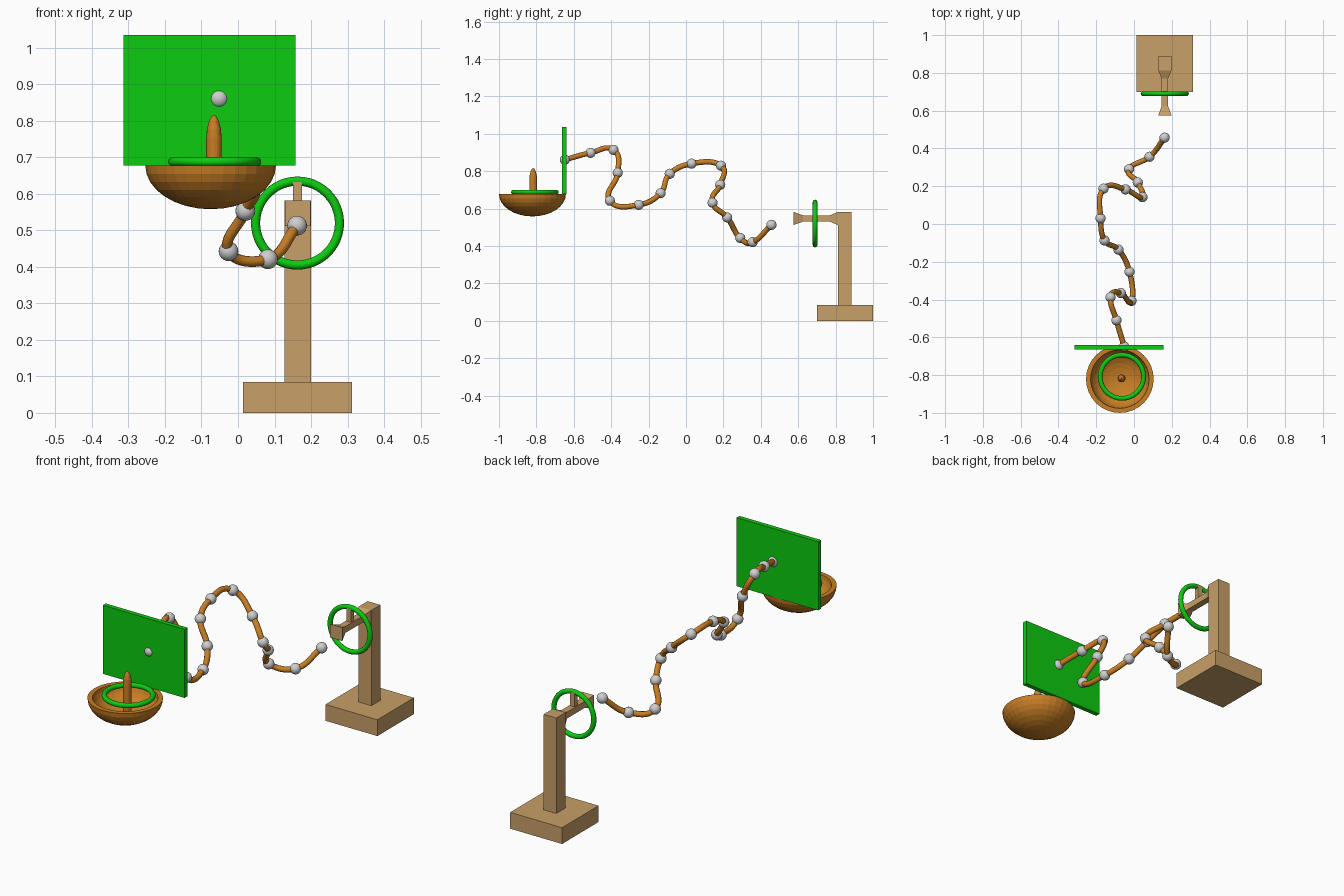
import bpy, bmesh
from math import cos, sin, pi
from mathutils import Matrix, Vector

cube = bpy.data.objects.get("Cube")
if cube:
    bpy.data.objects.remove(cube, do_unlink=True)


def material(name, rgb):
    m = bpy.data.materials.new(name)
    m.use_nodes = True
    m.diffuse_color = (*rgb, 1)
    m.node_tree.nodes["Principled BSDF"].inputs["Base Color"].default_value = (*rgb, 1)
    return m


WOOD = material("pale wood", (0.58, 0.35, 0.14))
GREEN = material("bright green", (0.004, 0.6, 0.005))
ORANGE = material("orange brown", (0.58, 0.21, 0.018))
GREY = material("light grey", (0.62, 0.62, 0.62))


def finish(bm, name, mat, smooth=False):
    bmesh.ops.recalc_face_normals(bm, faces=bm.faces[:])
    for f in bm.faces:
        f.smooth = smooth
    me = bpy.data.meshes.new(name)
    bm.to_mesh(me)
    bm.free()
    me.materials.append(mat)
    ob = bpy.data.objects.new(name, me)
    bpy.context.collection.objects.link(ob)
    return ob


def box(name, lo, hi, mat):
    lo, hi = Vector(lo), Vector(hi)
    bm = bmesh.new()
    bmesh.ops.create_cube(bm, size=1, matrix=Matrix.Translation((lo + hi) / 2)
                          @ Matrix.Diagonal((*(hi - lo), 1)))
    return finish(bm, name, mat)


def lathe(name, centre, profile, mat, steps):
    bm = bmesh.new()
    vs = [bm.verts.new((centre[0] + r, centre[1], z)) for r, z in profile]
    edges = [bm.edges.new(p) for p in zip(vs, vs[1:])]
    bmesh.ops.spin(bm, geom=vs + edges, cent=(*centre, 0), axis=(0, 0, 1),
                   angle=2 * pi, steps=steps)
    bmesh.ops.remove_doubles(bm, verts=bm.verts[:], dist=1e-5)
    return finish(bm, name, mat)


def ring(name, centre, upright):
    bpy.ops.mesh.primitive_torus_add(
        location=centre, rotation=(pi / 2 if upright else 0, 0, 0),
        major_radius=0.115, minor_radius=0.0125, major_segments=48, minor_segments=12)
    ob = bpy.context.object
    ob.name = name
    ob.data.materials.append(GREEN)
    bpy.ops.object.shade_smooth()


# Wooden stand
box("stand_base", (0.014, 0.7, 0), (0.313, 1, 0.085), WOOD)
box("stand_post", (0.127, 0.812, 0.085), (0.2, 0.886, 0.582), WOOD)

# Arm with flared ends, lofted from square sections
bm = bmesh.new()
loops = [[bm.verts.new((0.1635 + sx * h, y, 0.547 + sz * h))
          for sx, sz in ((-1, -1), (1, -1), (1, 1), (-1, 1))]
         for y, h in ((0.575, 0.035), (0.625, 0.017), (0.77, 0.017), (0.812, 0.035))]
for a, b in zip(loops, loops[1:]):
    for i in range(4):
        j = (i + 1) % 4
        bm.faces.new((a[i], a[j], b[j], b[i]))
bm.faces.new(loops[0])
bm.faces.new(loops[-1])
finish(bm, "stand_arm", WOOD)

# Hoop hung on a small peg above the arm
box("hoop_peg", (0.15, 0.678, 0.56), (0.176, 0.703, 0.636), WOOD)
ring("stand_hoop", (0.163, 0.69, 0.52), True)

# Back panel
box("back_panel", (-0.314, -0.664, 0.678), (0.157, -0.64, 1.035), GREEN)

# Bowl: outer and inner quarter ellipses
steps = [i * pi / 16 for i in range(9)]
outer = [(0.179 * sin(a), 0.678 - 0.12 * cos(a)) for a in steps]
inner = [(0.155 * sin(a), 0.678 - 0.1 * cos(a)) for a in reversed(steps)]
lathe("bowl", (-0.075, -0.821), outer + inner, ORANGE, 32)

# Peg with a rounded point, and the ring around it
lathe("bowl_peg", (-0.066, -0.817),
      [(0, 0.57), (0.021, 0.57), (0.021, 0.755), (0.019, 0.778), (0.014, 0.798),
       (0.007, 0.812), (0, 0.817)], ORANGE, 16)
ring("bowl_ring", (-0.064, -0.808, 0.688), False)

# Winding rope through the beads
path = [(-0.052, -0.648, 0.861), (-0.093, -0.51, 0.898), (-0.124, -0.388, 0.914),
        (-0.07, -0.365, 0.791), (-0.013, -0.407, 0.642), (-0.024, -0.253, 0.62),
        (-0.082, -0.136, 0.682), (-0.156, -0.087, 0.786), (-0.177, 0.03, 0.84),
        (-0.161, 0.187, 0.829), (-0.045, 0.183, 0.727), (0.045, 0.142, 0.631),
        (0.02, 0.22, 0.553), (-0.026, 0.29, 0.443), (0.082, 0.356, 0.421),
        (0.162, 0.457, 0.513)]
cu = bpy.data.curves.new("rope", "CURVE")
cu.dimensions = "3D"
cu.bevel_depth = 0.0145
cu.bevel_resolution = 3
cu.resolution_u = 10
cu.use_fill_caps = True
sp = cu.splines.new("BEZIER")
sp.bezier_points.add(len(path) - 1)
for bp, co in zip(sp.bezier_points, path):
    bp.co = co
    bp.handle_left_type = bp.handle_right_type = "AUTO"
cu.materials.append(ORANGE)
bpy.context.collection.objects.link(bpy.data.objects.new("rope", cu))

# Beads
for i, co in enumerate(path):
    bm = bmesh.new()
    bmesh.ops.create_uvsphere(bm, u_segments=20, v_segments=12, radius=0.027,
                              matrix=Matrix.Translation(co))
    finish(bm, f"bead_{i + 1}", GREY, True)
